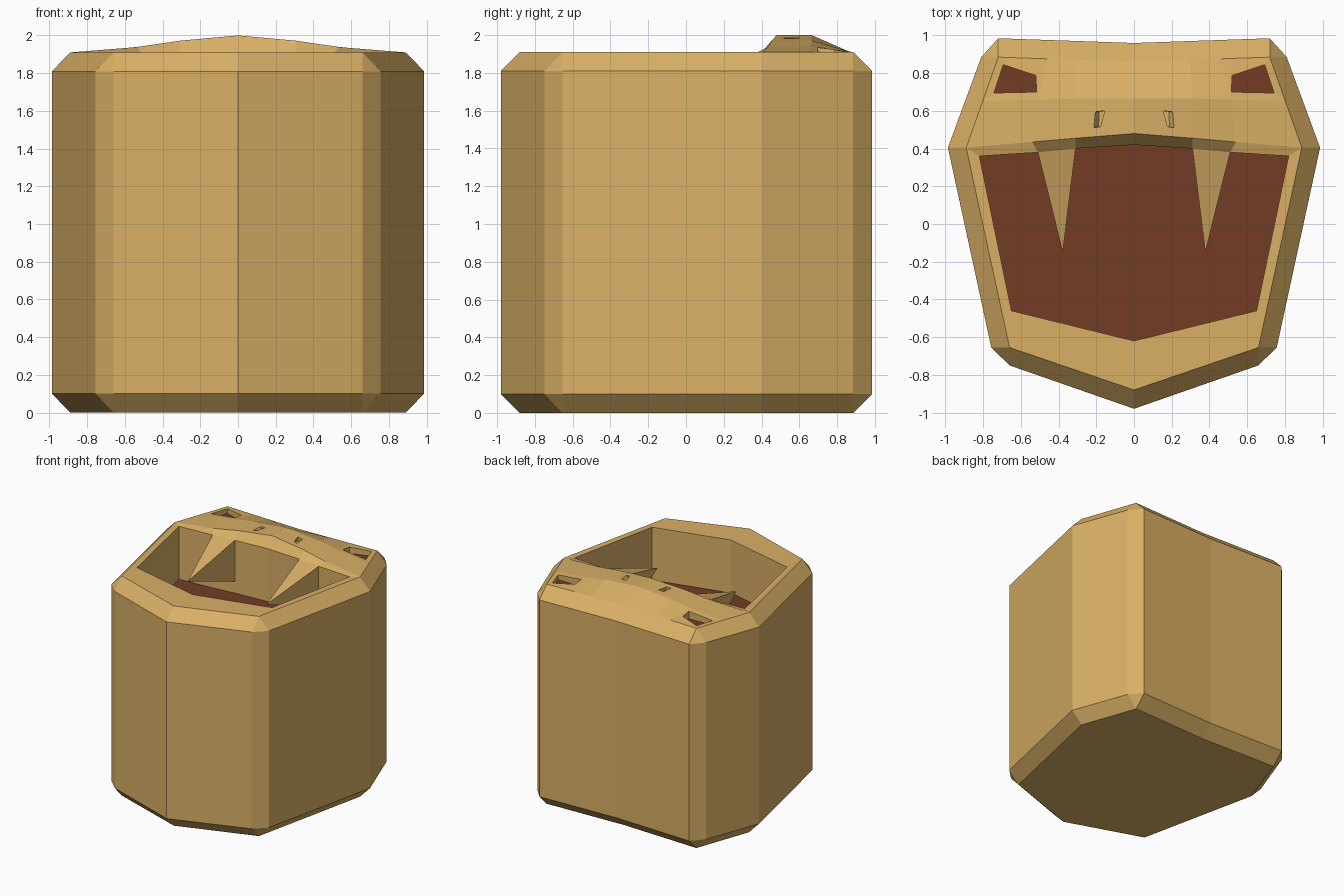
import bpy, bmesh

if "Cube" in bpy.data.objects:
    bpy.data.objects.remove(bpy.data.objects["Cube"])

def material(name, rgb):
    m = bpy.data.materials.new(name)
    m.diffuse_color = (*rgb, 1)
    m.use_nodes = True
    m.node_tree.nodes["Principled BSDF"].inputs["Base Color"].default_value = m.diffuse_color
    return m

tan = material("tan", (0.70, 0.435, 0.133))
brown = material("red brown", (0.172, 0.046, 0.019))

def finish(name, bm):
    """Mirror the right half across x = 0, close the seam and make the object."""
    bmesh.ops.mirror(bm, geom=bm.verts[:] + bm.edges[:] + bm.faces[:], axis='X', merge_dist=0.0005)
    bmesh.ops.remove_doubles(bm, verts=bm.verts[:], dist=0.0005)
    bmesh.ops.recalc_face_normals(bm, faces=bm.faces[:])
    me = bpy.data.meshes.new(name)
    bm.to_mesh(me)
    bm.free()
    me.materials.append(tan)
    me.materials.append(brown)
    ob = bpy.data.objects.new(name, me)
    bpy.context.collection.objects.link(ob)
    return ob

bm = bmesh.new()

def face(points, mat=0):
    """Face from points, dropping repeated neighbours."""
    pts = [p for i, p in enumerate(points) if p != points[i - 1]]
    if len(pts) > 2:
        bm.faces.new([bm.verts.new(p) for p in pts]).material_index = mat

def at(points, z):
    return [(x, y, z) for x, y in points]

def recess(corners, hole, floor, mat):
    """Panel with a straight-walled pocket cut into it."""
    n = len(corners)
    for i in range(n):
        j = (i + 1) % n
        face([corners[i], corners[j], hole[j], hole[i]])
        face([hole[i], hole[j], floor[j], floor[i]])
    face(floor, mat)

# Half outlines, front to back: full width, and inside the chamfers
outer = [(0, -.98), (.66, -.75), (.757, -.655), (.987, .405), (.81, .885), (.72, .985), (0, .96)]
inner = [(0, -.88), (.66, -.655), (.66, -.655), (.89, .405), (.72, .885), (.72, .885), (0, .86)]
TOP = 1.91

# Head relief rows, centre to side
ridge = [(0, .48, 2), (.31, .455, 1.972), (.54, .435, 1.938), (.89, .405, TOP)]
crown = [(0, .665, 2), (.31, .665, 1.972), (.51, .66, 1.942), (.8031, .65, TOP)]
back = [(0, .86, TOP), (.3, .8704, TOP), (.46, .876, TOP), (.72, .885, TOP)]

# Sides and chamfers (top chamfers pick up the relief points on their edges)
rings = [at(inner, 0), at(outer, .1), at(outer, 1.81), at(inner, TOP)]
extra = {3: [crown[3]], 5: [back[2], back[1]]}
for k in range(3):
    for i in range(6):
        between = extra.get(i, []) if k == 2 else []
        face([rings[k][i + 1], rings[k][i], rings[k + 1][i]] + between + [rings[k + 1][i + 1]])
# Bottom
face([(0, -.88, 0), (.66, -.655, 0), (.89, .405, 0), (.72, .885, 0), (0, .86, 0)])

# Lower jaw rim and mouth cavity
mouth_xy = [(0, -.62), (.65, -.46), (.82, .36), (.51, .38), (.31, .40), (0, .42)]
mouth = at(mouth_xy, TOP)
floor = at(mouth_xy, 1.45)
jaw = at([(0, -.88), (.66, -.655), (.89, .405)], TOP)
for i in range(2):
    face([jaw[i], jaw[i + 1], mouth[i + 1], mouth[i]])
for i in range(5):
    face([mouth[i], mouth[i + 1], floor[i + 1], floor[i]])
face(floor, 1)

# Upper lip and snout
lip = mouth[:1:-1]
for i in range(3):
    face([lip[i], lip[i + 1], ridge[i + 1], ridge[i]])
    if i > 0:
        face([ridge[i], ridge[i + 1], crown[i + 1], crown[i]])
    if i < 2:
        face([crown[i], crown[i + 1], back[i + 1], back[i]])

# Nostril pocket
nostril = [(.178, .517), (.213, .51), (.205, .595), (.155, .60)]
nostril_floor = [(.165, .52), (.188, .515), (.185, .595), (.155, .60)]
recess([ridge[0], ridge[1], crown[1], crown[0]],
       [(x, y, 2 - .09 * x) for x, y in nostril], at(nostril_floor, 1.95), 0)

# Eye pocket
eye = [(.517, .70, 1.934), (.743, .695, 1.912), (.693, .845, 1.911), (.52, .787, 1.924)]
recess([crown[2], crown[3], back[3], back[2]], eye,
       [(x, y, 1.87) for x, y, z in eye], 1)
finish("snake_head_cup", bm)

# Fangs: pyramids pointing forward from the upper lip
bm = bmesh.new()
base = [(.31, .40, 1.91), (.51, .38, 1.91), (.51, .38, 1.55), (.31, .40, 1.55)]
tip = (.378, -.15, 1.745)
for i in range(4):
    face([base[i], base[(i + 1) % 4], tip])
face(base)
finish("fangs", bm)
